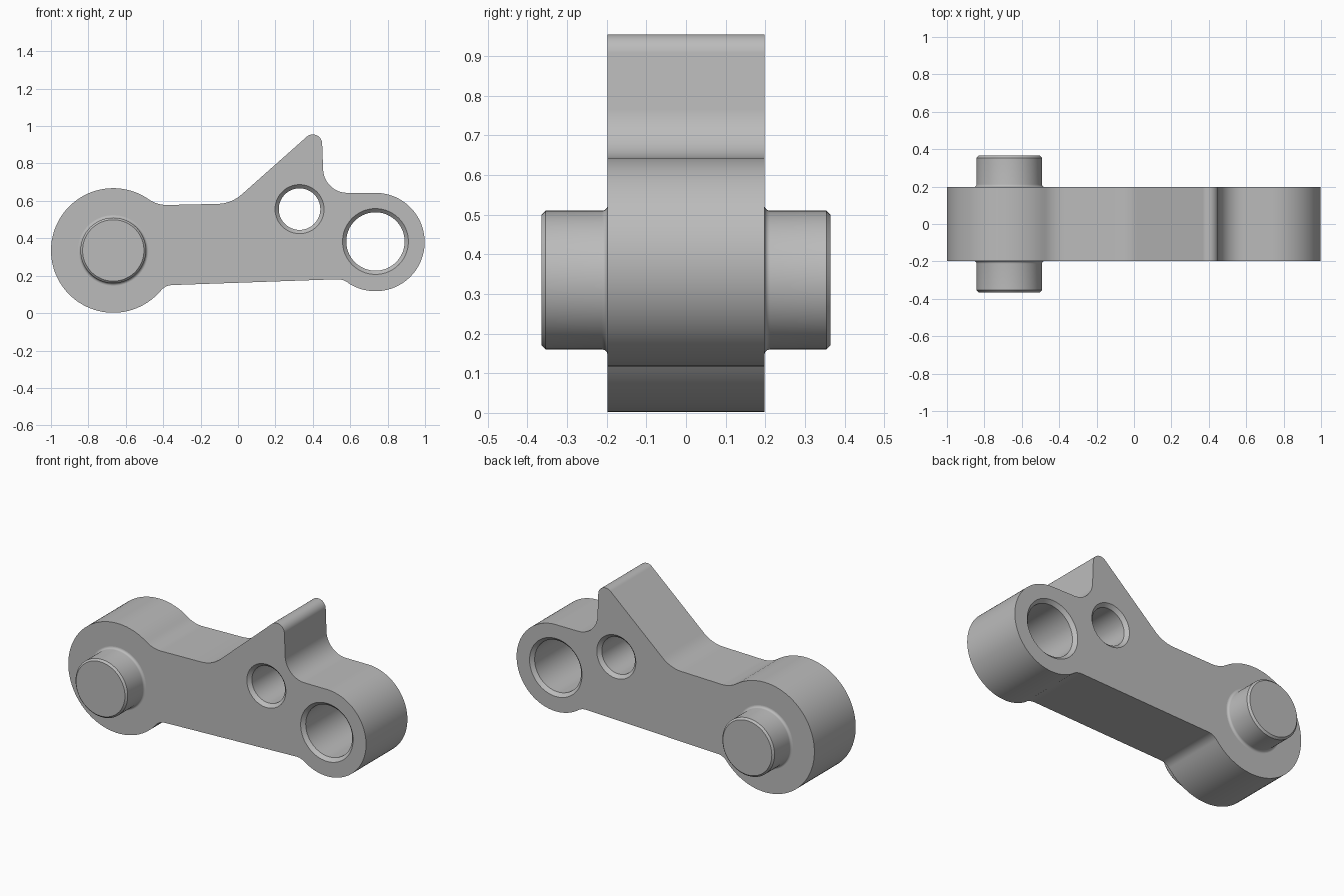
import bpy, bmesh
from math import sin, cos, radians, pi

HALF = 0.198      # half thickness of the plate
PIN_END = 0.365   # half length of the pin

if "Cube" in bpy.data.objects:
    bpy.data.objects.remove(bpy.data.objects["Cube"])

steel = bpy.data.materials.new("plain grey")
steel.use_nodes = True
grey = (0.5, 0.5, 0.5, 1)
steel.diffuse_color = grey
steel.node_tree.nodes["Principled BSDF"].inputs["Base Color"].default_value = grey


def make_object(name, bm):
    bmesh.ops.recalc_face_normals(bm, faces=bm.faces)
    mesh = bpy.data.meshes.new(name)
    bm.to_mesh(mesh)
    bm.free()
    mesh.materials.append(steel)
    obj = bpy.data.objects.new(name, mesh)
    bpy.context.collection.objects.link(obj)
    return obj


def select_only(obj):
    bpy.ops.object.select_all(action="DESELECT")
    obj.select_set(True)
    bpy.context.view_layer.objects.active = obj


def arc(cx, cz, r, start, end):
    """Points on an arc in the xz plane, angles in degrees."""
    n = max(6, int(abs(end - start) / 4))
    angles = [radians(start + (end - start) * i / n) for i in range(n + 1)]
    return [(cx + r * cos(a), cz + r * sin(a)) for a in angles]


def lathe(name, cx, cz, profile, segments=96):
    """Closed solid of revolution about a y axis; profile is (radius, y)."""
    bm = bmesh.new()
    rings = []
    for r, y in profile:
        turn = [2 * pi * i / segments for i in range(segments)]
        rings.append([bm.verts.new((cx + r * cos(a), y, cz + r * sin(a))) for a in turn])
    for a, b in zip(rings, rings[1:]):
        for i in range(segments):
            j = (i + 1) % segments
            bm.faces.new((a[i], a[j], b[j], b[i]))
    bm.faces.new(rings[0])
    bm.faces.new(rings[-1])
    return make_object(name, bm)


def mirrored(half):
    """Complete a profile given from its outer end to the middle."""
    return half + [(r, -y) for r, y in reversed(half)]


# Lever plate: outline of tangent arcs joined by straight edges
outline = (
    arc(-0.667, 0.335, 0.333, 55.2, 320.1)     # large end
    + arc(-0.350, 0.070, 0.08, 140.1, 92)      # lower neck
    + arc(0.531, 0.081, 0.10, 92, 55.7)        # lower neck at small end
    + arc(0.735, 0.380, 0.263, 235.7, 450)     # small end
    + arc(0.585, 0.773, 0.13, 270, 182)        # valley beside the horn
    + arc(0.400, 0.905, 0.05, 2, 131.6)        # horn tip
    + arc(-0.113, 0.784, 0.20, 311.6, 271.7)   # foot of the horn
    + arc(-0.380, 0.748, 0.17, 271.7, 235.2)   # upper neck
)
bm = bmesh.new()
face = bm.faces.new([bm.verts.new((x, -HALF, z)) for x, z in outline])
extruded = bmesh.ops.extrude_face_region(bm, geom=[face])
bmesh.ops.translate(bm, vec=(0, 2 * HALF, 0),
                    verts=[v for v in extruded["geom"] if isinstance(v, bmesh.types.BMVert)])
bmesh.ops.remove_doubles(bm, verts=bm.verts, dist=0.0005)
# the starting face stays as the front cap
plate = make_object("lever_plate", bm)

# Chamfered through holes
CHAMFER = 0.02
for name, x, z, r in (("small_hole", 0.329, 0.556, 0.111),
                      ("large_hole", 0.735, 0.383, 0.156)):
    over = 0.03
    cutter = lathe(name + "_cutter", x, z, mirrored([
        (r + CHAMFER + over, HALF + over), (r, HALF - CHAMFER)]))
    cutter.hide_render = True
    mod = plate.modifiers.new(name, "BOOLEAN")
    mod.operation = "DIFFERENCE"
    mod.solver = "EXACT"
    mod.object = cutter
    select_only(plate)
    bpy.ops.object.modifier_apply(modifier=mod.name)
    bpy.data.objects.remove(cutter)

# Pin through the large end: chamfered tips, small fillets at the plate
R, F = 0.175, 0.014
fillet = [(R + F - F * cos(radians(a)), HALF + F - F * sin(radians(a)))
          for a in range(0, 91, 15)]
pin = lathe("pivot_pin", -0.667, 0.335, mirrored(
    [(R - 0.011, PIN_END), (R, PIN_END - 0.011)] + fillet + [(R, HALF - 0.02)]))

for obj in (plate, pin):
    select_only(obj)
    bpy.ops.object.shade_smooth_by_angle(angle=radians(30))
